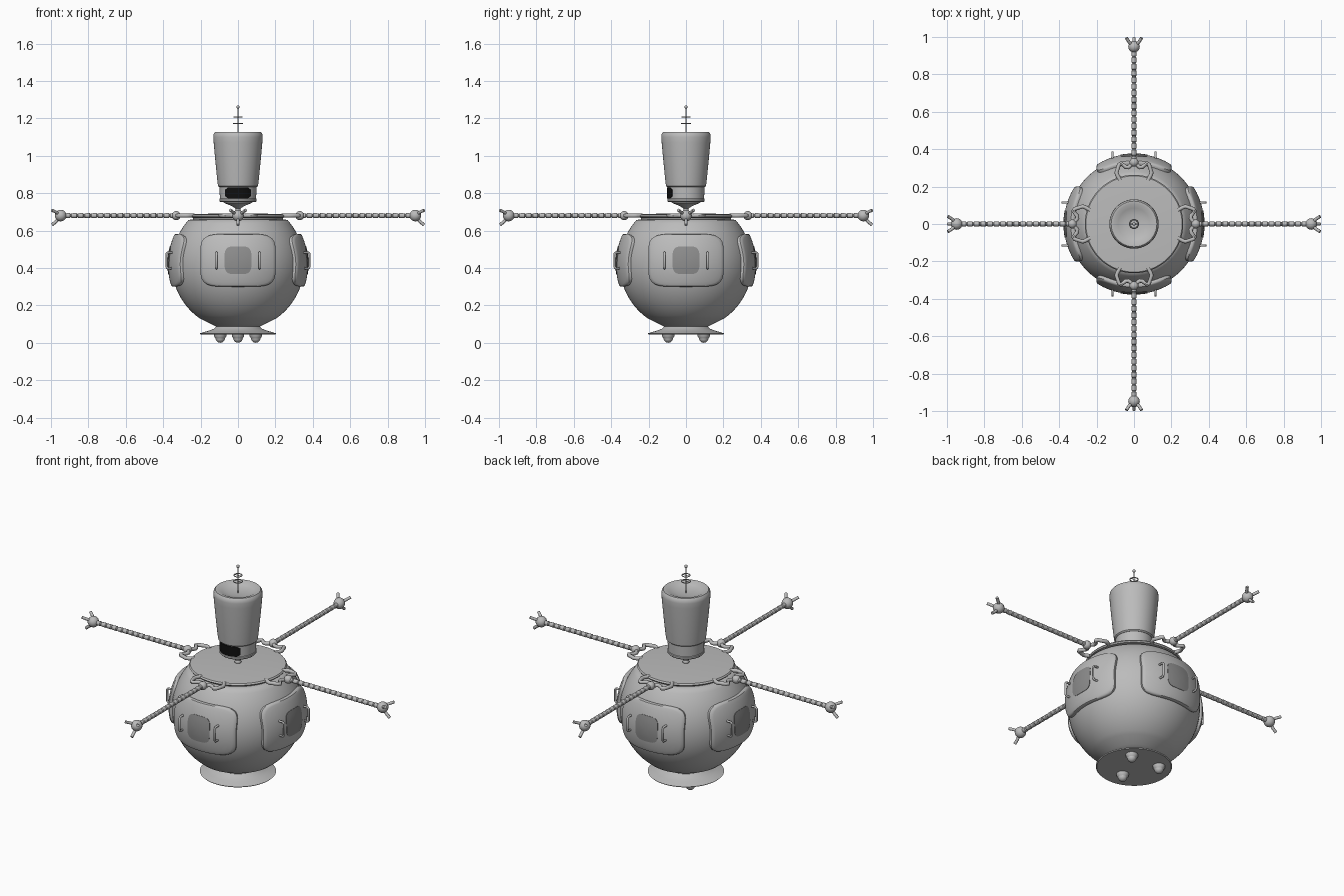
import bpy, bmesh, math
from mathutils import Matrix, Vector

if "Cube" in bpy.data.objects:
    bpy.data.objects.remove(bpy.data.objects["Cube"])


def material(name, rgb):
    m = bpy.data.materials.new(name)
    m.diffuse_color = (*rgb, 1)
    m.use_nodes = True
    m.node_tree.nodes["Principled BSDF"].inputs["Base Color"].default_value = m.diffuse_color
    return m


GREY = material("light grey shell", (0.5, 0.5, 0.5))
GLASS = material("dark grey glass", (0.27, 0.27, 0.27))
BLACK = material("black visor", (0.005, 0.005, 0.005))
R, CZ = 0.355, 0.42          # body sphere radius and centre height
ARM_Z = 0.68


def finish(ob, angle=35):
    bpy.ops.object.select_all(action='DESELECT')
    ob.select_set(True)
    bpy.context.view_layer.objects.active = ob
    bpy.ops.object.shade_smooth_by_angle(angle=math.radians(angle))
    return ob


def from_bmesh(bm, name, mat, matrix):
    bmesh.ops.recalc_face_normals(bm, faces=bm.faces)
    me = bpy.data.meshes.new(name)
    bm.to_mesh(me)
    bm.free()
    me.transform(matrix)
    me.materials.append(mat)
    ob = bpy.data.objects.new(name, me)
    bpy.context.collection.objects.link(ob)
    return finish(ob)


def lathe(name, profile, segs=48, mat=GREY, matrix=Matrix()):
    """Turn (radius, height) points round z; zero radius makes a pole."""
    bm = bmesh.new()
    rings = []
    for r, z in profile:
        if r == 0:
            rings.append([bm.verts.new((0, 0, z))] * segs)
        else:
            rings.append([bm.verts.new((r * math.cos(t), r * math.sin(t), z))
                          for t in (2 * math.pi * i / segs for i in range(segs))])
    for a, b in zip(rings, rings[1:]):
        for i in range(segs):
            j = (i + 1) % segs
            quad = list(dict.fromkeys((a[i], a[j], b[j], b[i])))
            if len(quad) > 2:
                bm.faces.new(quad)
    return from_bmesh(bm, name, mat, matrix)


def ball(name, centre, r, matrix=Matrix()):
    bm = bmesh.new()
    bmesh.ops.create_uvsphere(bm, u_segments=20, v_segments=12, radius=r)
    return from_bmesh(bm, name, GREY, matrix @ Matrix.Translation(centre))


def tube(name, points, r, matrix=Matrix(), closed=False):
    cu = bpy.data.curves.new(name, 'CURVE')
    cu.dimensions = '3D'
    cu.bevel_depth = r
    cu.bevel_resolution = 2
    cu.use_fill_caps = True
    sp = cu.splines.new('POLY')
    sp.points.add(len(points) - 1)
    for p, co in zip(sp.points, points):
        p.co = (*(matrix @ Vector(co)), 1)
    sp.use_cyclic_u = closed
    cu.materials.append(GREY)
    ob = bpy.data.objects.new(name, cu)
    bpy.context.collection.objects.link(ob)
    bpy.ops.object.select_all(action='DESELECT')
    ob.select_set(True)
    bpy.context.view_layer.objects.active = ob
    bpy.ops.object.convert(target='MESH')
    return finish(bpy.context.view_layer.objects.active, 50)


def shell_patch(name, hw, hh, cz, steps, power, mat, matrix):
    """Rounded rectangle wrapped on the body; steps are (scale, lift)."""
    bm = bmesh.new()
    n, rings = 64, []

    def point(x, z, lift):
        p = Vector((x, -math.sqrt(R * R - x * x - z * z), z)) * ((R + lift) / R)
        return bm.verts.new(p + Vector((0, 0, CZ)))

    for s, lift in steps:
        ring = []
        for i in range(n):
            t = 2 * math.pi * (i + 0.5) / n
            c, d = math.cos(t), math.sin(t)
            k = s / (abs(c) ** power + abs(d) ** power) ** (1 / power)
            ring.append(point(hw * c * k, cz - CZ + hh * d * k, lift))
        rings.append(ring)
    for a, b in zip(rings, rings[1:]):
        for i in range(n):
            j = (i + 1) % n
            bm.faces.new((a[i], a[j], b[j], b[i]))
    mid = point(0, cz - CZ, steps[-1][1])
    for i in range(n):
        bm.faces.new((rings[-1][i], rings[-1][(i + 1) % n], mid))
    return from_bmesh(bm, name, mat, matrix)


# Round body with a tapered underside and a flat top
arc = [(R * math.cos(a), CZ + R * math.sin(a))
       for a in (math.radians(-54.5 + 96 * i / 26) for i in range(27))]
lathe("body", [(0, 0.085), (0.115, 0.085), (0.15, 0.103)] + arc + [(0.25, 0.66), (0, 0.66)], 64)

# Flared foot
lathe("foot", [(0, 0.045), (0.2, 0.045), (0.205, 0.05), (0.165, 0.062), (0.13, 0.074),
               (0.112, 0.09), (0, 0.09)], 64)

# Three rollers under the foot
for x, y in ((-0.095, 0.095), (0.095, 0.095), (0, -0.095)):
    place = Matrix.Translation((x, y, 0))
    lathe("roller_socket", [(0.024, 0.022), (0.032, 0.033), (0.034, 0.047)], 20, GREY, place)
    ball("roller", (0, 0, 0.025), 0.025, place)

# Lid and neck
lathe("lid", [(0, 0.655), (0.24, 0.655), (0.24, 0.668), (0.258, 0.671), (0.263, 0.678),
              (0.257, 0.686), (0.2, 0.689), (0, 0.693)], 64)
ball("neck_joint", (0, 0, 0.697), 0.018)
lathe("neck", [(0, 0.69), (0.012, 0.69), (0.014, 0.718), (0.035, 0.732), (0.075, 0.748),
               (0.08, 0.758), (0, 0.758)], 32)

# Head: lower band and tall flaring cap with a dished top
lathe("head_band", [(0, 0.752), (0.094, 0.752), (0.1, 0.758), (0.1, 0.768), (0.097, 0.771),
                    (0.099, 0.838), (0, 0.838)])
lathe("head_cap", [(0, 0.832), (0.1, 0.832), (0.107, 0.838), (0.111, 0.87), (0.122, 0.98),
                   (0.130, 1.07), (0.132, 1.1), (0.130, 1.117), (0.122, 1.127), (0.108, 1.127),
                   (0.085, 1.115), (0.05, 1.106), (0, 1.103)])

# Visor plate curved round the front of the band
bm = bmesh.new()
cols = []
for i in range(17):
    u = -1 + i / 8
    a = u * math.radians(42)
    h = 0.029 - 0.011 * max(0, abs(u) - 0.75) / 0.25
    cols.append([bm.verts.new((r * math.sin(a), -r * math.cos(a), 0.801 + z))
                 for r, z in ((0.097, -h), (0.102, -h), (0.102, h), (0.097, h))])
for a, b in zip(cols, cols[1:]):
    for k in range(4):
        bm.faces.new((a[k], b[k], b[(k + 1) % 4], a[(k + 1) % 4]))
bm.faces.new(cols[0])
bm.faces.new(cols[-1])
from_bmesh(bm, "visor", BLACK, Matrix())

# Antenna with two rings
tube("antenna_rod", [(0, 0, 1.1), (0, 0, 1.26)], 0.003)
ball("antenna_tip", (0, 0, 1.261), 0.009)
for z, r in ((1.173, 0.024), (1.208, 0.022)):
    tube("antenna_ring", [(r * math.cos(i * math.pi / 12), r * math.sin(i * math.pi / 12), z)
                          for i in range(24)], 0.003, closed=True)
    tube("antenna_spoke", [(-r, 0, z), (r, 0, z)], 0.002)

# Segmented arm profile, measured outward
arm_profile = [(0, 0.325)]
SEGS = 17
for i in range(SEGS):
    s, w = 0.33 + i * 0.6 / SEGS, 0.6 / SEGS
    arm_profile += [(0.009, s), (0.0135, s + 0.12 * w), (0.0125, s + 0.85 * w), (0.009, s + w * 0.97)]
arm_profile.append((0, 0.93))

# Four identical sides: hatch, window, handles, bracket, arm and claw
for q in range(4):
    turn = Matrix.Rotation(q * math.pi / 2, 4, 'Z')
    shell_patch("hatch", 0.197, 0.138, 0.44,
                [(1, -0.01), (1, 0.006), (0.985, 0.014), (0.95, 0.019)]
                + [(s / 10, 0.02) for s in (9, 8, 7, 6, 5, 4, 3, 2, 1)], 5, GREY, turn)
    shell_patch("window", 0.068, 0.07, 0.44,
                [(1, 0.015), (1, 0.0225), (0.7, 0.0225), (0.4, 0.0225)], 4, GLASS, turn)
    for sx in (-1, 1):
        x = 0.115 * sx
        tube("hatch_handle", [(x, -0.345, 0.398), (x, -0.376, 0.398), (x, -0.383, 0.406),
                              (x, -0.383, 0.474), (x, -0.376, 0.482), (x, -0.345, 0.482)],
             0.006, turn)
    out = turn @ Matrix.Translation((0, 0, ARM_Z)) @ Matrix.Rotation(math.pi / 2, 4, 'X')
    half = [(0.075, -0.235), (0.09, -0.262), (0.094, -0.275), (0.08, -0.318), (0.07, -0.325),
            (0.045, -0.305), (0.03, -0.303), (0.012, -0.318)]
    path = [(x, y, ARM_Z) for x, y in half] + [(-x, y, ARM_Z) for x, y in reversed(half)]
    tube("arm_bracket", path, 0.011, turn)
    ball("shoulder", (0, -0.33, ARM_Z), 0.024, turn)
    lathe("arm", arm_profile, 14, GREY, out)
    ball("hand", (0, -0.948, ARM_Z), 0.031, turn)
    for deg in (35, 145, 270):
        c, s = math.cos(math.radians(deg)), math.sin(math.radians(deg))
        tube("finger", [(c * r, y, ARM_Z + s * r) for r, y in
                        ((0.012, -0.955), (0.034, -0.975), (0.05, -0.995))], 0.0085, turn)
